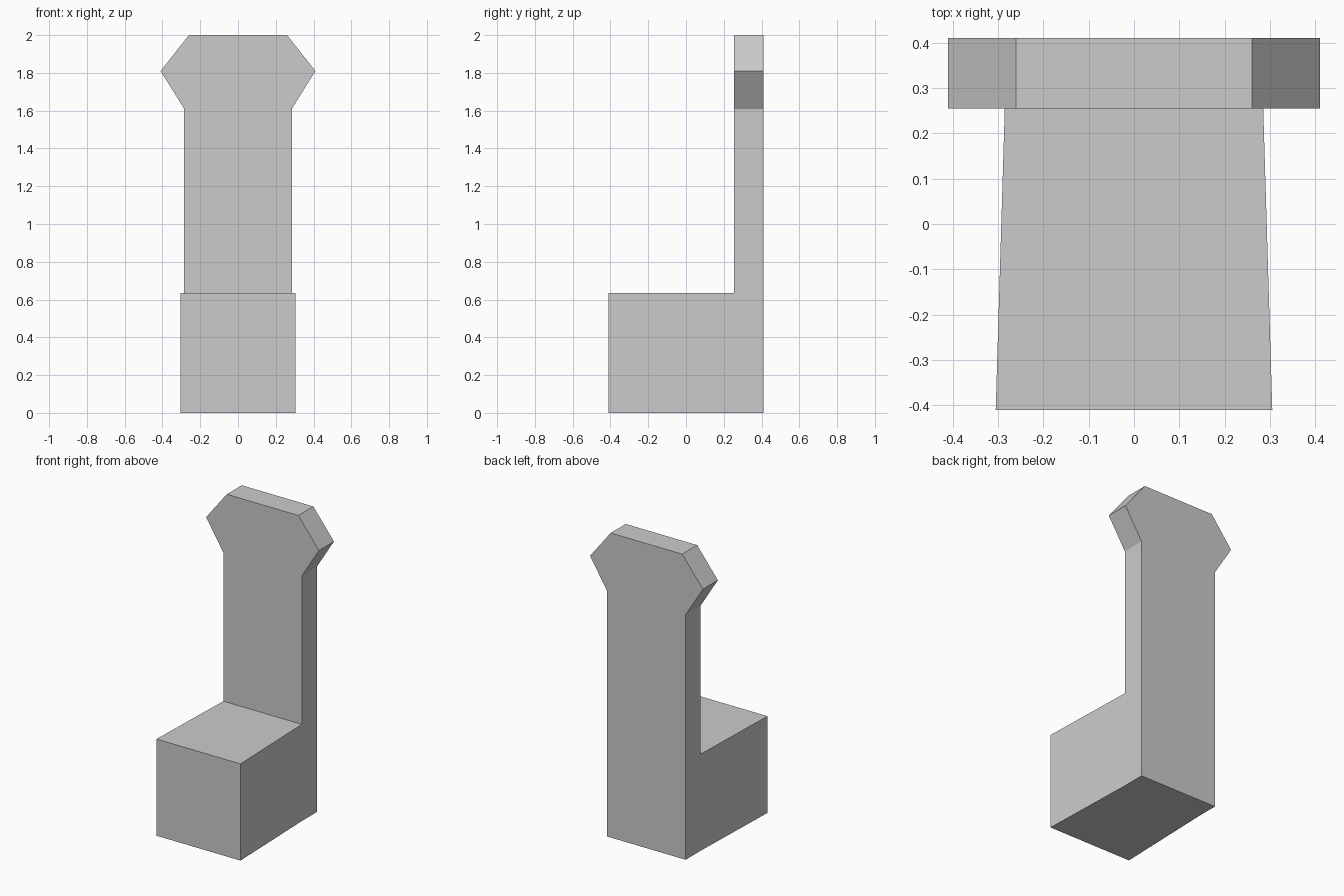
import bpy
import bmesh

default_cube = bpy.data.objects.get("Cube")
if default_cube:
    bpy.data.objects.remove(default_cube, do_unlink=True)

FRONT_Y, BACK_FRONT_Y, BACK_Y = -0.41, 0.255, 0.41
SEAT_WIDEN = 0.305 / 0.285

# Plain grey for the whole chair
grey = bpy.data.materials.new("plain grey")
grey.use_nodes = True
colour = (0.6, 0.6, 0.6, 1.0)
grey.diffuse_color = colour
grey.node_tree.nodes["Principled BSDF"].inputs["Base Color"].default_value = colour

# Right half of the backrest outline: (half width, height)
outline = [(0.285, 0.0), (0.285, 0.635), (0.285, 1.61), (0.41, 1.81), (0.26, 2.0)]

bm = bmesh.new()
left = [bm.verts.new((x, BACK_FRONT_Y, z)) for x, z in outline]
right = [bm.verts.new((-x, BACK_FRONT_Y, z)) for x, z in outline]

# Front of the backrest, split at seat height
lower = bm.faces.new([right[0], left[0], left[1], right[1]])
upper = bm.faces.new(left[1:] + right[:0:-1])


def extrude(faces, y, widen=1.0):
    """Extrude faces to depth y, scaling their width."""
    result = bmesh.ops.extrude_face_region(bm, geom=faces)["geom"]
    for vert in (g for g in result if isinstance(g, bmesh.types.BMVert)):
        vert.co.x *= widen
        vert.co.y = y


# Backrest slab with its flared head
extrude([lower, upper], BACK_Y)
bm.faces.ensure_lookup_table()

# Seat block, widening slightly towards the front
front_lower = [f for f in bm.faces
               if all(abs(v.co.y - BACK_FRONT_Y) < 1e-4 and v.co.z < 0.7 for v in f.verts)]
if not front_lower:
    front_lower = [bm.faces.new([right[0], left[0], left[1], right[1]])]
    bm.faces.new(left[1:] + right[:0:-1])
extrude(front_lower, FRONT_Y, SEAT_WIDEN)
# Remove the hidden face between seat and backrest
hidden = [f for f in bm.faces
          if all(abs(v.co.y - BACK_FRONT_Y) < 1e-4 and v.co.z < 0.7 for v in f.verts)]
bmesh.ops.delete(bm, geom=hidden, context='FACES_ONLY')
bmesh.ops.recalc_face_normals(bm, faces=bm.faces[:])

mesh = bpy.data.meshes.new("chair")
bm.to_mesh(mesh)
bm.free()
mesh.materials.append(grey)
chair = bpy.data.objects.new("chair", mesh)
bpy.context.collection.objects.link(chair)
